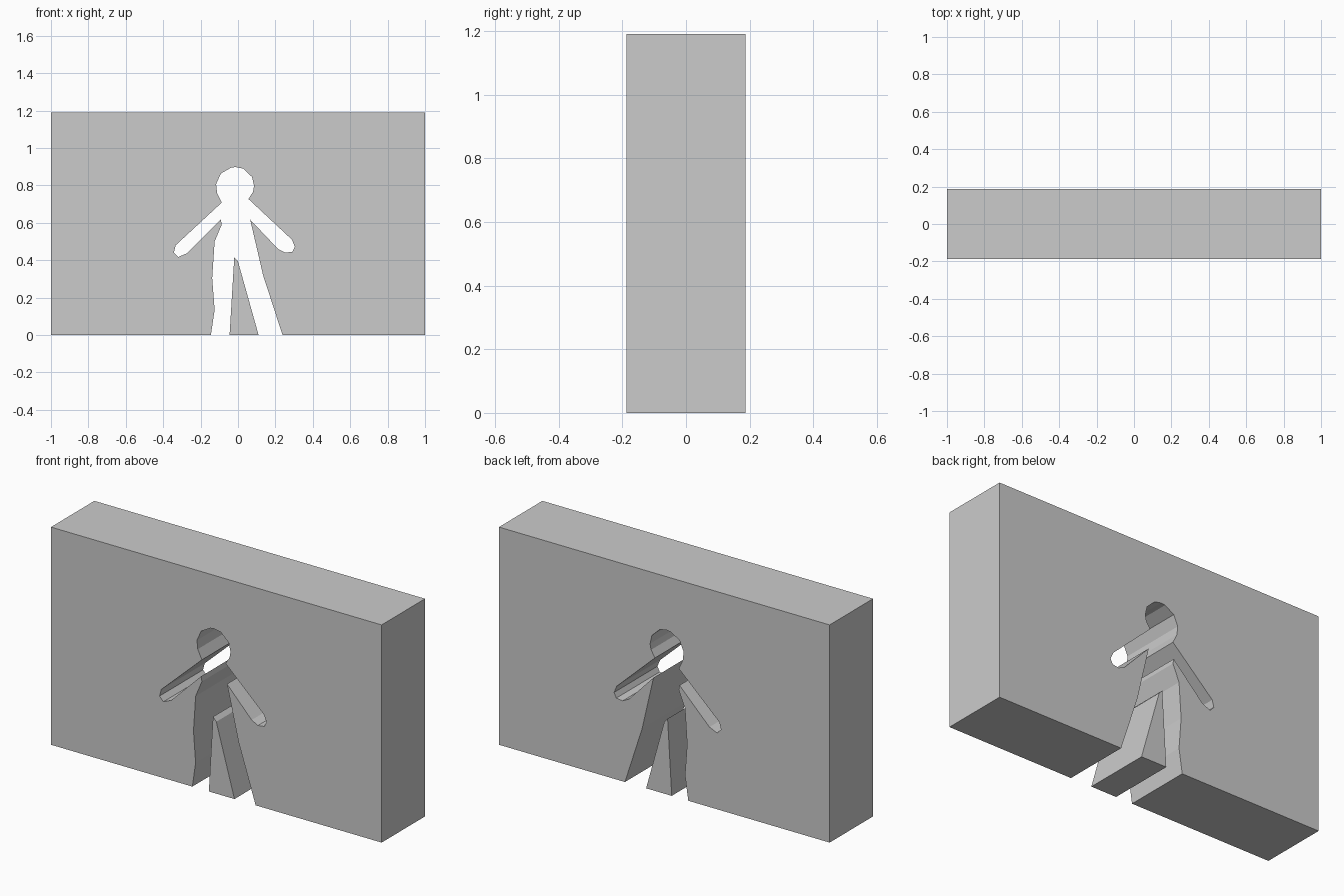
import bpy, bmesh

if "Cube" in bpy.data.objects:
    bpy.data.objects.remove(bpy.data.objects["Cube"])

DEPTH, HEIGHT = 0.375, 1.19


def slab(name, profile):
    """Extrude a front (x, z) profile through the wall thickness."""
    bm = bmesh.new()
    face = bm.faces.new([bm.verts.new((x, -DEPTH / 2, z)) for x, z in profile])
    ext = bmesh.ops.extrude_face_region(bm, geom=[face], use_keep_orig=True)
    verts = [g for g in ext["geom"] if isinstance(g, bmesh.types.BMVert)]
    bmesh.ops.translate(bm, verts=verts, vec=(0, DEPTH, 0))
    bmesh.ops.recalc_face_normals(bm, faces=bm.faces[:])
    mesh = bpy.data.meshes.new(name)
    bm.to_mesh(mesh)
    bm.free()
    obj = bpy.data.objects.new(name, mesh)
    bpy.context.collection.objects.link(obj)
    return obj


# Figure-shaped opening, from left foot around the head to right foot
left_leg = [(-0.145, 0), (-0.125, 0.135), (-0.138, 0.305), (-0.125, 0.5),
            (-0.087, 0.59), (-0.092, 0.617)]
left_arm = [(-0.273, 0.437), (-0.32, 0.417), (-0.343, 0.442),
            (-0.333, 0.48), (-0.087, 0.708)]
head = [(-0.112, 0.76), (-0.117, 0.807), (-0.092, 0.863), (-0.037, 0.895),
        (-0.012, 0.898), (0.027, 0.89), (0.075, 0.845), (0.086, 0.797),
        (0.08, 0.765), (0.056, 0.727)]
right_arm = [(0.288, 0.51), (0.304, 0.472), (0.29, 0.445), (0.252, 0.44),
             (0.214, 0.46), (0.065, 0.617)]
right_leg = [(0.09, 0.51), (0.134, 0.32), (0.238, 0)]
opening = left_leg + left_arm + head + right_arm + right_leg

# Wall with the opening running down to the ground
slab("wall", [(-1, 0)] + opening + [(1, 0), (1, HEIGHT), (-1, HEIGHT)])

# Wedge left standing between the legs
slab("leg_gap_wedge", [(-0.045, 0), (-0.02, 0.415), (0.0, 0.393), (0.11, 0)])
